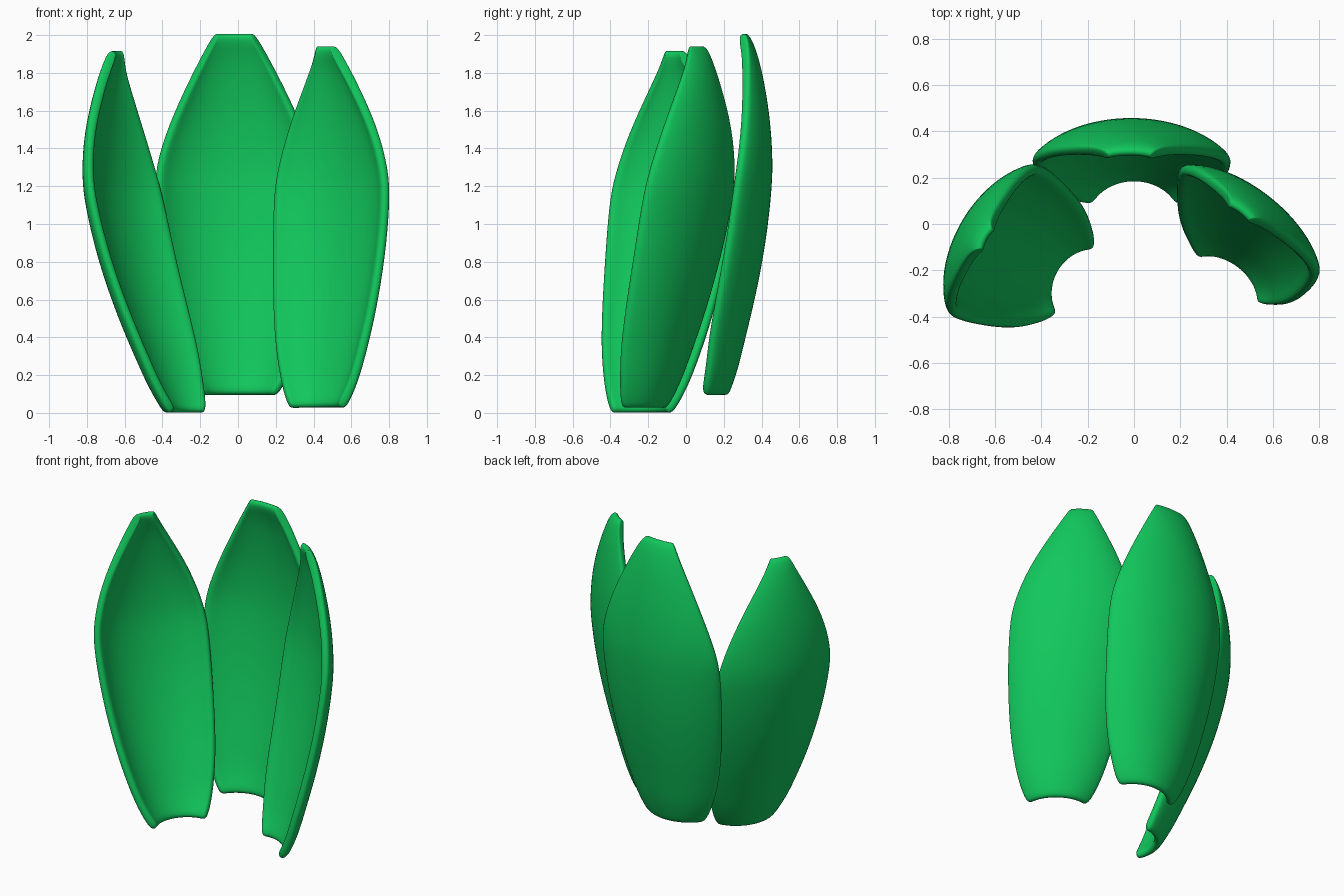
import bpy, math

if "Cube" in bpy.data.objects:
    bpy.data.objects.remove(bpy.data.objects["Cube"])

green = bpy.data.materials.new("leaf_green")
green.diffuse_color = (0.0056, 0.57, 0.107, 1)
green.use_nodes = True
green.node_tree.nodes["Principled BSDF"].inputs["Base Color"].default_value = green.diffuse_color

# petal profile: height, half width, outward bulge, depth of the cupped section
ROWS = [(-.005, .19, 0, .11), (.05, .232, .02, .125), (.15, .28, .055, .145),
        (.3, .328, .09, .165), (.5, .373, .14, .18), (.8, .412, .2, .185),
        (1.1, .428, .232, .175), (1.25, .408, .235, .155), (1.47, .327, .22, .115),
        (1.7, .213, .18, .07), (1.82, .148, .145, .035), (1.91, .095, .105, .01)]
COLS = 12
ARC = 1.1


def petal(name, angle, base, out, side, lean, roll, width, depth, bulge, pinch):
    a = math.radians(angle)
    ca, sa = math.cos(a), math.sin(a)
    verts, faces = [], []
    for h, hw, n, d in ROWS:
        w = hw * width * (1 - pinch * max(0, h - 1.6) / 0.3)
        n0 = out + n + lean * h + bulge * math.sin(math.pi * max(0, h) / 1.91)
        for j in range(COLS + 1):
            th = (2 * j / COLS - 1) * ARC
            s = side + roll * h + w * math.sin(th) / math.sin(ARC)
            r = n0 - depth * d * (1 - math.cos(th)) / (1 - math.cos(ARC))
            verts.append((s * ca - r * sa, s * sa + r * ca, base + h))
    k = COLS + 1
    for i in range(len(ROWS) - 1):
        for j in range(COLS):
            p = i * k + j
            faces.append((p, p + k, p + k + 1, p + 1))
    me = bpy.data.meshes.new(name)
    me.from_pydata(verts, [], faces)
    me.materials.append(green)
    for f in me.polygons:
        f.use_smooth = True
    ob = bpy.data.objects.new(name, me)
    bpy.context.collection.objects.link(ob)
    # thick shell with a rounded rim
    sol = ob.modifiers.new("thickness", "SOLIDIFY")
    sol.thickness = 0.052
    sol.offset = 0
    sub = ob.modifiers.new("smooth", "SUBSURF")
    sub.levels = sub.render_levels = 2
    return ob


# three petals standing in a half ring
petal("back_petal", 0, .1, .2, 0, 0, -.01, 1.0, 1.0, 0, 0)
petal("right_petal", -37, .033, .135, .469, .043, -.07, .88, .72, 0, .35)
petal("left_petal", 60, .008, .195, -.34, .118, -.018, .88, .87, .055, .4)
